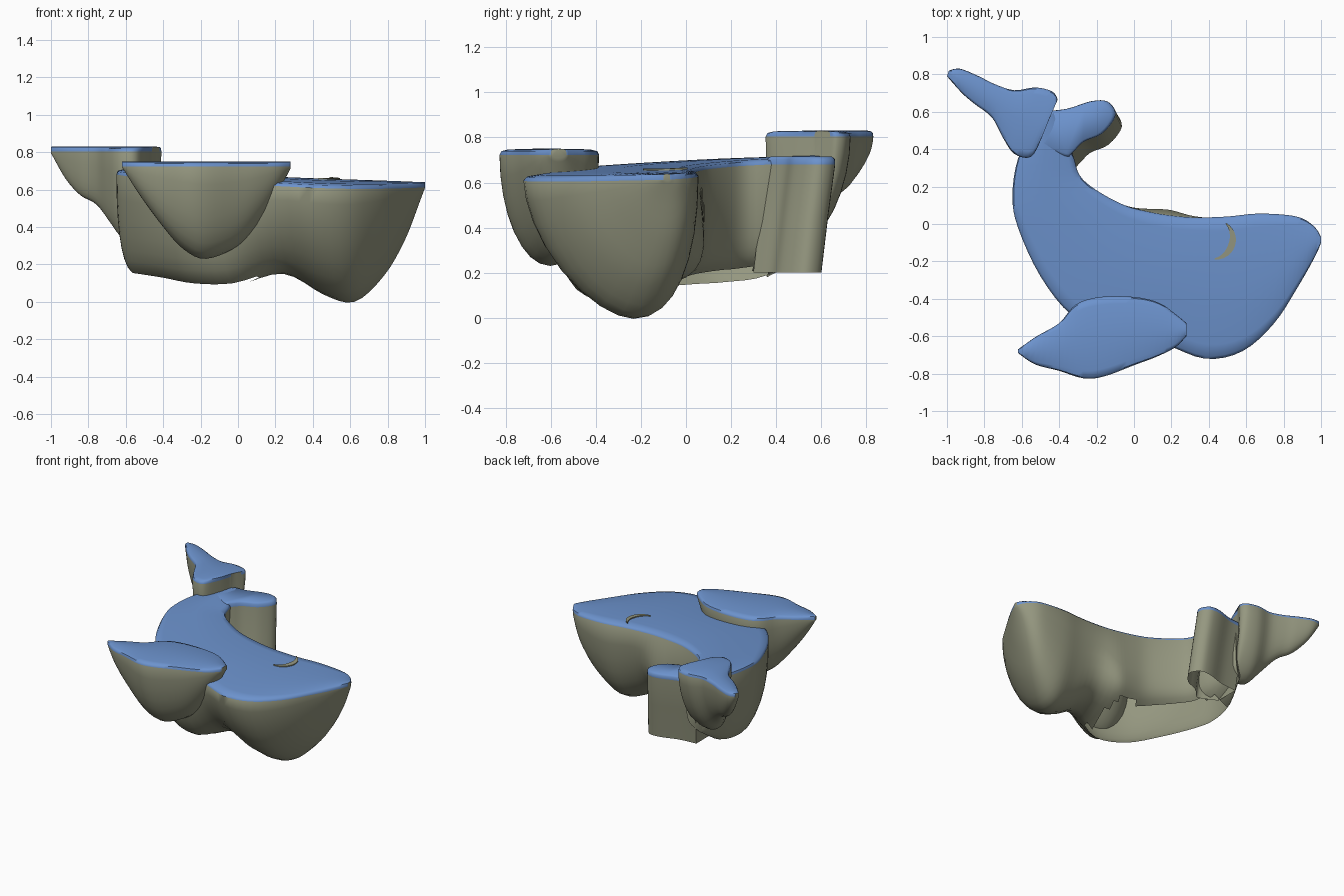
import bpy, bmesh, math
from mathutils import Vector

if "Cube" in bpy.data.objects:
    bpy.data.objects.remove(bpy.data.objects["Cube"])


def material(name, rgb):
    m = bpy.data.materials.new(name)
    m.diffuse_color = (*rgb, 1)
    m.use_nodes = True
    m.node_tree.nodes["Principled BSDF"].inputs["Base Color"].default_value = m.diffuse_color
    return m


BLUE = material("blue", (0.15, 0.29, 0.61))
OLIVE = material("olive grey", (0.30, 0.31, 0.215))


def finish(name, bm, angle=50, open_floor=None):
    bmesh.ops.recalc_face_normals(bm, faces=bm.faces)
    if open_floor:
        bm.normal_update()
        bmesh.ops.delete(bm, geom=[f for f in bm.faces if open_floor(f)], context='FACES')
    me = bpy.data.meshes.new(name)
    bm.to_mesh(me)
    bm.free()
    ob = bpy.data.objects.new(name, me)
    bpy.context.collection.objects.link(ob)
    me.materials.append(BLUE)
    me.materials.append(OLIVE)
    bpy.ops.object.select_all(action='DESELECT')
    ob.select_set(True)
    bpy.context.view_layer.objects.active = ob
    bpy.ops.object.shade_smooth_by_angle(angle=math.radians(angle))
    return ob


def body_top(x, y):
    return 0.665 - 0.037 * x + 0.04 * y


def spline(rows, steps):
    """Catmull-Rom interpolation of rows of numbers."""
    out = []
    n = len(rows)
    for i in range(n - 1):
        a, b, c, d = rows[max(i - 1, 0)], rows[i], rows[i + 1], rows[min(i + 2, n - 1)]
        for s in range(steps):
            t = s / steps
            out.append([0.5 * (2 * q + (r - p) * t + (2 * p - 5 * q + 4 * r - w) * t * t
                               + (3 * q - p - 3 * r + w) * t ** 3)
                        for p, q, r, w in zip(a, b, c, d)])
    out.append(list(rows[-1]))
    return out


def half_hull(name, sections, top, shape, bulge=None, open_floor=None):
    """Loft of flat-topped U sections: left xy, right xy, lowest z.
    shape(x) gives keel position, left and right roundness, floor tilt."""
    bm = bmesh.new()
    tops = [(0, -0.012), (0.02, 0.004), (0.1, 0.012), (0.5, 0.015), (0.9, 0.012), (0.98, 0.004), (1, -0.012)]
    rings = []
    for lx, ly, rx, ry, zb in spline(sections, 4):
        L, R = Vector((lx, ly)), Vector((rx, ry))
        low, e_left, e_right, tilt = shape((lx + rx) / 2)
        ring = []
        for u, h in tops:
            p = L.lerp(R, u)
            ring.append(bm.verts.new((p.x, p.y, top(p.x, p.y) + h)))
        for k in range(1, 16):
            w, d = math.cos(math.pi * k / 16), math.sin(math.pi * k / 16)
            e = e_right if w > 0 else e_left
            d = d ** e
            w = math.copysign(abs(w) ** e, w)
            p = L.lerp(R, low + w * ((1 - low) if w > 0 else low))
            z = top(p.x, p.y) - 0.012
            if bulge and w > 0:
                p.y += bulge(p.x) * d * w
            floor = zb + tilt * max(w, 0)
            ring.append(bm.verts.new((p.x, p.y, z - max(z - floor, 0.002) * d)))
        rings.append(ring)
    n = len(rings[0])
    for a, b in zip(rings, rings[1:]):
        for i in range(n):
            j = (i + 1) % n
            f = bm.faces.new((a[i], a[j], b[j], b[i]))
            f.material_index = 0 if i < len(tops) - 1 else 1
    for r in (rings[0], rings[-1]):
        bm.faces.new(r).material_index = 1
    return finish(name, bm, 50, open_floor)


def body_shape(x):
    # square tilted floor along the middle, rounded pointed keel at the head
    h = min(max((x - 0.0) / 0.4, 0), 1)
    h = h * h * (3 - 2 * h)
    return 0.3 + 0.32 * h, 0.85 + 0.35 * h, 0.35 + 0.55 * h, 0.08 * (1 - h)


# Whale body, from tail stem to head; the shell is open under the middle
half_hull("body", [
    (-0.53, 0.52, -0.42, 0.60, 0.30),
    (-0.62, 0.35, -0.33, 0.38, 0.18),
    (-0.65, 0.15, -0.29, 0.26, 0.15),
    (-0.62, -0.02, -0.20, 0.18, 0.14),
    (-0.50, -0.28, -0.05, 0.10, 0.12),
    (-0.33, -0.49, 0.08, 0.065, 0.09),
    (-0.10, -0.60, 0.20, 0.045, 0.09),
    (0.15, -0.64, 0.33, 0.035, 0.15),
    (0.38, -0.72, 0.50, 0.04, 0.04),
    (0.58, -0.68, 0.65, 0.055, 0.0),
    (0.75, -0.53, 0.80, 0.05, 0.14),
    (0.88, -0.33, 0.90, 0.03, 0.33),
    (0.97, -0.17, 0.97, -0.02, 0.53),
    (1.00, -0.10, 1.00, -0.07, 0.61)],
    body_top, body_shape,
    lambda x: 0.06 * math.exp(-((x - 0.2) / 0.16) ** 2),
    lambda f: f.normal.z < -0.85 and f.calc_center_median().x < 0.12)

# Side fin
half_hull("side_fin", [
    (-0.62, -0.69, -0.62, -0.67, 0.72),
    (-0.53, -0.75, -0.52, -0.60, 0.57),
    (-0.40, -0.785, -0.40, -0.53, 0.40),
    (-0.27, -0.825, -0.31, -0.43, 0.28),
    (-0.16, -0.815, -0.18, -0.39, 0.23),
    (0.00, -0.755, 0.00, -0.39, 0.30),
    (0.12, -0.71, 0.13, -0.42, 0.44),
    (0.22, -0.66, 0.22, -0.48, 0.60),
    (0.28, -0.60, 0.28, -0.53, 0.71)],
    lambda x, y: 0.735, lambda x: (0.5, 1.0, 0.95, 0))

# Upper tail fluke
half_hull("upper_fluke", [
    (-1.00, 0.79, -0.99, 0.82, 0.79),
    (-0.92, 0.70, -0.93, 0.83, 0.66),
    (-0.85, 0.64, -0.83, 0.79, 0.57),
    (-0.76, 0.57, -0.75, 0.75, 0.52),
    (-0.70, 0.46, -0.64, 0.715, 0.42),
    (-0.64, 0.375, -0.53, 0.73, 0.33),
    (-0.55, 0.36, -0.44, 0.71, 0.34),
    (-0.49, 0.47, -0.41, 0.67, 0.42),
    (-0.46, 0.57, -0.42, 0.64, 0.6)],
    lambda x, y: 0.815, lambda x: (0.35, 0.8, 1.1, 0))

# Lower tail fluke: drafted wall, open underneath
outline = [(-0.5, 0.6), (-0.36, 0.615), (-0.23, 0.655), (-0.14, 0.652), (-0.10, 0.58),
           (-0.17, 0.485), (-0.27, 0.44), (-0.33, 0.38), (-0.37, 0.36), (-0.5, 0.42)]
outline = spline(outline, 4)
bm = bmesh.new()
cx, cy = -0.3, 0.53
levels = []
for z, s, shift in ((0.715, 0.9, 0), (0.703, 1, 0), (0.68, 1.01, 0), (0.45, 1, 0.5), (0.2, 1, 1)):
    levels.append([bm.verts.new((cx + (x - cx) * s + 0.035 * shift,
                                 cy + (y - cy) * s - 0.06 * shift, z)) for x, y in outline])
bm.faces.new(levels[0])
for k, (a, b) in enumerate(zip(levels, levels[1:])):
    for i in range(len(a)):
        j = (i + 1) % len(a)
        bm.faces.new((a[i], a[j], b[j], b[i])).material_index = 0 if k < 2 else 1
finish("lower_fluke", bm, 60)

# Eye: thin crescent plate on the flat side of the head
bm = bmesh.new()
arcs = []
for k in range(13):
    t = k / 12
    a = math.radians(60 - 155 * t)
    w = 0.006 + 0.03 * math.sin(math.pi * t)
    arcs.append([bm.verts.new((x, y, body_top(x, y) + 0.02)) for x, y in
                 ((0.44 + r * math.cos(a), -0.085 + r * math.sin(a)) for r in (0.105 - w, 0.105))])
for a, b in zip(arcs, arcs[1:]):
    bm.faces.new((a[0], a[1], b[1], b[0]))
ext = bmesh.ops.extrude_face_region(bm, geom=bm.faces[:])
for v in [g for g in ext["geom"] if isinstance(g, bmesh.types.BMVert)]:
    v.co.z -= 0.009
for f in bm.faces:
    f.material_index = 1
finish("eye", bm)
